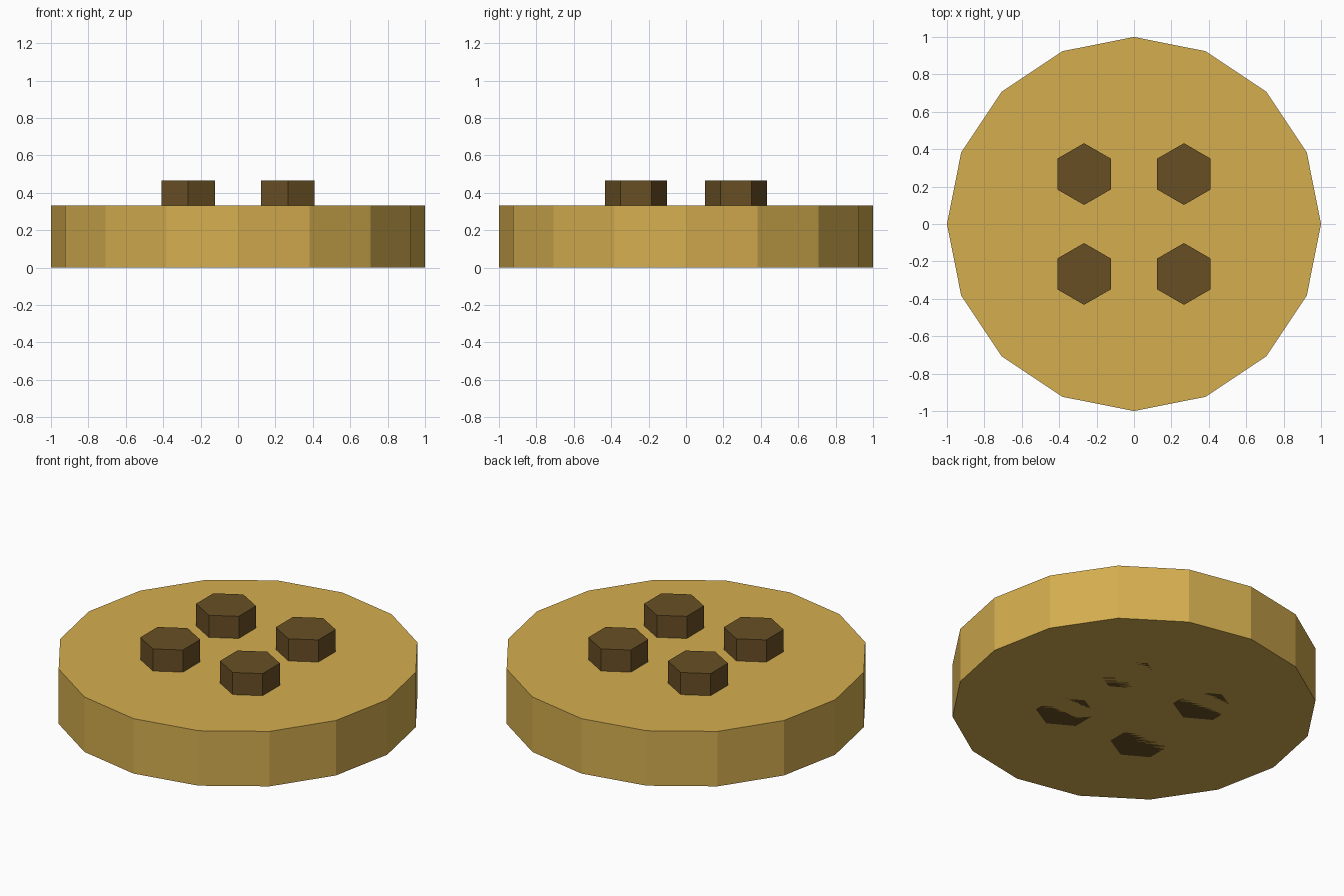
import bpy

if "Cube" in bpy.data.objects:
    bpy.data.objects.remove(bpy.data.objects["Cube"])


def material(name, rgb):
    mat = bpy.data.materials.new(name)
    mat.diffuse_color = (*rgb, 1.0)
    mat.use_nodes = True
    mat.node_tree.nodes["Principled BSDF"].inputs["Base Color"].default_value = mat.diffuse_color
    return mat


def prism(name, sides, radius, height, x, y, mat):
    # Flat-shaded prism standing on z = 0, first corner towards +y
    bpy.ops.mesh.primitive_cylinder_add(vertices=sides, radius=radius, depth=height,
                                        location=(x, y, height / 2))
    obj = bpy.context.object
    obj.name = name
    obj.data.materials.append(mat)
    return obj


golden = material("golden_tan", (0.66, 0.42, 0.078))
brown = material("dark_brown", (0.140, 0.078, 0.018))

# Sixteen-sided disc
prism("disc", 16, 1.0, 0.333, 0, 0, golden)

# Four hexagonal pegs running through the disc to its underside
for y_name, y in (("front", -0.267), ("back", 0.267)):
    for x_name, x in (("left", -0.267), ("right", 0.267)):
        prism(f"peg_{y_name}_{x_name}", 6, 0.165, 0.467, x, y, brown)
